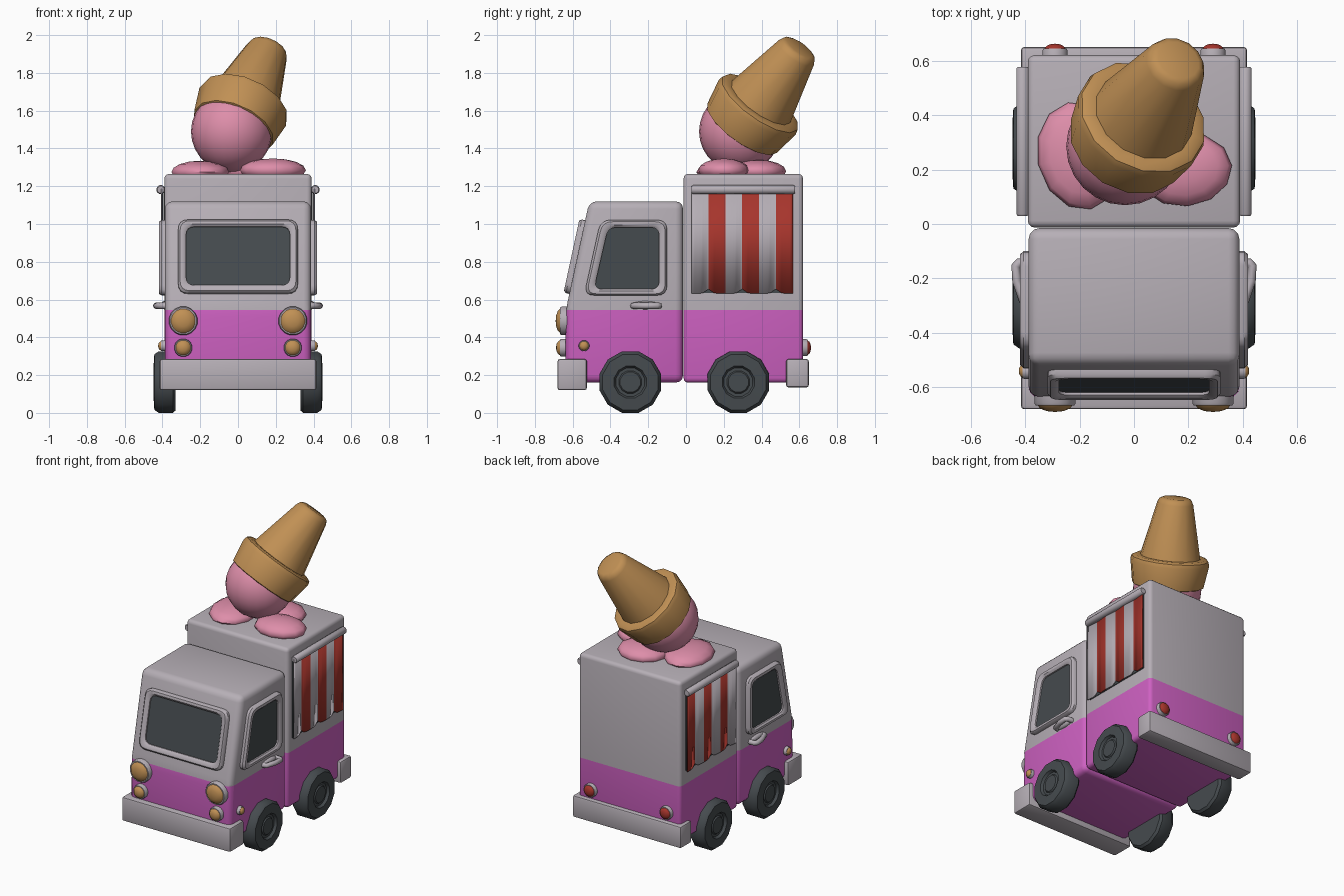
import bpy, bmesh, math
from mathutils import Vector, Matrix

if "Cube" in bpy.data.objects:
    bpy.data.objects.remove(bpy.data.objects["Cube"])


def material(name, rgb):
    m = bpy.data.materials.new(name)
    m.diffuse_color = (*rgb, 1)
    m.use_nodes = True
    m.node_tree.nodes["Principled BSDF"].inputs["Base Color"].default_value = m.diffuse_color
    return m


GREY = material("pale grey", (0.47, 0.43, 0.47))
MAGENTA = material("magenta paint", (0.62, 0.12, 0.54))
DARK = material("dark rubber and glass", (0.06, 0.07, 0.077))
PINK = material("strawberry pink", (0.73, 0.27, 0.40))
TAN = material("caramel tan", (0.53, 0.28, 0.09))
RED = material("stripe red", (0.38, 0.035, 0.025))


def finish(name, bm, mats, angle=40, recalc=True):
    if recalc:
        bmesh.ops.recalc_face_normals(bm, faces=bm.faces)
    me = bpy.data.meshes.new(name)
    bm.to_mesh(me)
    bm.free()
    for m in mats:
        me.materials.append(m)
    ob = bpy.data.objects.new(name, me)
    bpy.context.collection.objects.link(ob)
    bpy.ops.object.select_all(action='DESELECT')
    ob.select_set(True)
    bpy.context.view_layer.objects.active = ob
    bpy.ops.object.shade_smooth_by_angle(angle=math.radians(angle))
    return ob


def side_body(name, profile, half_width, bevel, mats, split=None, segments=3):
    """Side profile (y, z) extruded across x, bevelled, two-toned by height."""
    bm = bmesh.new()
    f = bm.faces.new([bm.verts.new((-half_width, y, z)) for y, z in profile])
    r = bmesh.ops.extrude_face_region(bm, geom=[f])
    bmesh.ops.translate(bm, vec=(2 * half_width, 0, 0),
                        verts=[v for v in r['geom'] if isinstance(v, bmesh.types.BMVert)])
    bmesh.ops.recalc_face_normals(bm, faces=bm.faces)
    bmesh.ops.bevel(bm, geom=list(bm.edges), offset=bevel, segments=segments,
                    profile=0.5, affect='EDGES', clamp_overlap=True)
    if split:
        bmesh.ops.bisect_plane(bm, geom=bm.verts[:] + bm.edges[:] + bm.faces[:],
                               plane_co=(0, 0, split), plane_no=(0, 0, 1))
        for f in bm.faces:
            f.material_index = 1 if f.calc_center_median().z < split else 0
    return finish(name, bm, mats)


def rect(y0, y1, z0, z1):
    return [(y0, z0), (y1, z0), (y1, z1), (y0, z1)]


def lathe(name, profile, origin, axis, mats, ids=None, seg=16):
    """Turn (radius, distance) points around an axis; ids colour each band."""
    bm = bmesh.new()
    q = Vector(axis).to_track_quat('Z', 'Y')
    rings = []
    for r, t in profile:
        rings.append([bm.verts.new(Vector(origin) + q @ Vector((
            r * math.cos((k + 0.5) * math.tau / seg),
            r * math.sin((k + 0.5) * math.tau / seg), t))) for k in range(seg)])
    for i in range(len(rings) - 1):
        for k in range(seg):
            n = (k + 1) % seg
            f = bm.faces.new((rings[i][k], rings[i][n], rings[i + 1][n], rings[i + 1][k]))
            f.material_index = ids[i] if ids else 0
    bmesh.ops.remove_doubles(bm, verts=bm.verts, dist=1e-5)
    return finish(name, bm, mats)


def blob(name, centre, size, mat, seg=16, rings=8, turn=0):
    bm = bmesh.new()
    bmesh.ops.create_uvsphere(bm, u_segments=seg, v_segments=rings, radius=1,
                              matrix=Matrix.Translation(centre) @ Matrix.Rotation(math.radians(turn), 4, 'Z')
                              @ Matrix.Diagonal((*size, 1)))
    return finish(name, bm, [mat], 60)


def rounded(corners, r, n=4):
    """Round the corners of a polygon with quadratic arcs."""
    out = []
    for i, c in enumerate(corners):
        c = Vector(c)
        a = c + (Vector(corners[i - 1]) - c).normalized() * r
        b = c + (Vector(corners[(i + 1) % len(corners)]) - c).normalized() * r
        for k in range(n + 1):
            t = k / n
            out.append(a * (1 - t) ** 2 + c * 2 * t * (1 - t) + b * t * t)
    return out


def window(name, outer, inner, place):
    """Raised rounded frame with a dark pane set into it."""
    o, i = rounded(outer, 0.055), rounded(inner, 0.045)
    bm = bmesh.new()
    loops = []
    for t, d in ((0, -0.01), (0, 0.018), (0.25, 0.031), (0.7, 0.031), (1, 0.02), (1, 0.01)):
        loops.append([bm.verts.new(place(*a.lerp(b, t), d)) for a, b in zip(o, i)])
    n = len(o)
    for a, b in zip(loops, loops[1:]):
        for k in range(n):
            bm.faces.new((a[k], a[(k + 1) % n], b[(k + 1) % n], b[k]))
    bm.faces.new(loops[0])
    bm.faces.new(loops[-1]).material_index = 1
    return finish(name, bm, [GREY, DARK])


def lamp(name, origin, axis, r, length, lens):
    """Grey rim with a domed coloured lens."""
    p = [(0, -0.03), (r, -0.03), (r, length * 0.45), (r * 0.93, length * 0.6), (r * 0.84, length * 0.6),
         (r * 0.7, length * 0.8), (r * 0.4, length * 0.95), (0, length)]
    lathe(name, p, origin, axis, [GREY, lens], [0, 0, 0, 0, 1, 1, 1])


# Two-tone cab and cargo box
side_body("cab", [(-0.64, 0.16), (-0.015, 0.16), (-0.015, 1.12), (-0.512, 1.12), (-0.635, 0.55)],
          0.387, 0.04, [GREY, MAGENTA], 0.545)
side_body("cargo_box", rect(-0.013, 0.62, 0.16, 1.265), 0.39, 0.025, [GREY, MAGENTA], 0.545)

# Bumpers
side_body("front_bumper", rect(-0.68, -0.525, 0.12, 0.285), 0.415, 0.012, [GREY], segments=2)
side_body("rear_bumper", rect(0.53, 0.65, 0.135, 0.285), 0.415, 0.012, [GREY], segments=2)

# Windscreen
window("windscreen", [(-0.317, 0.63), (0.317, 0.63), (0.317, 1.02), (-0.317, 1.02)],
       [(-0.275, 0.672), (0.275, 0.672), (0.275, 0.982), (-0.275, 0.982)],
       lambda u, v, d: (u, -0.618 + (v - 0.63) * 0.2157 - d * 0.977, v + d * 0.211))

for s, side in ((1, "right"), (-1, "left")):
    # Door window
    window(side + "_door_window", [(-0.54, 0.622), (-0.1, 0.622), (-0.1, 1.022), (-0.452, 1.022)],
           [(-0.487, 0.655), (-0.142, 0.655), (-0.142, 0.982), (-0.412, 0.982)],
           lambda u, v, d: (s * (0.387 + d), u, v))

    # Door handle: backing and bent grip
    blob(side + "_handle_base", (s * 0.39, -0.215, 0.57), (0.018, 0.075, 0.022), GREY)
    cu = bpy.data.curves.new(side + "_handle", 'CURVE')
    cu.dimensions = '3D'
    cu.bevel_depth = 0.017
    cu.bevel_resolution = 2
    cu.use_fill_caps = True
    sp = cu.splines.new('POLY')
    path = [(0.38, -0.143), (0.423, -0.143), (0.434, -0.155), (0.43, -0.21), (0.41, -0.275), (0.38, -0.28)]
    sp.points.add(len(path) - 1)
    for p, (x, y) in zip(sp.points, path):
        p.co = (s * x, y, 0.567, 1)
    cu.materials.append(GREY)
    bpy.context.collection.objects.link(bpy.data.objects.new(side + "_handle", cu))

    # Wheels
    R = 0.163 / math.cos(math.pi / 12)
    for y, end in ((-0.295, "front"), (0.277, "rear")):
        lathe(f"{end}_{side}_wheel",
              [(0, 0.33), (R * 0.92, 0.33), (R, 0.345), (R, 0.42), (R * 0.9, 0.443), (0.088, 0.447),
               (0.078, 0.43), (0.062, 0.43), (0.055, 0.438), (0, 0.438)],
              (0, y, 0.163), (s, 0, 0), [DARK], seg=12)

    # Lamps
    lamp(side + "_headlamp", (s * 0.29, -0.632, 0.487), (0, -1, 0), 0.077, 0.058, TAN)
    lamp(side + "_front_indicator", (s * 0.29, -0.638, 0.345), (0, -1, 0), 0.048, 0.05, TAN)
    lamp(side + "_side_marker", (s * 0.387, -0.54, 0.355), (s, 0, 0), 0.029, 0.036, TAN)
    lamp(side + "_tail_lamp", (s * 0.29, 0.618, 0.345), (0, 1, 0), 0.046, 0.044, RED)

    # Striped awning over a dark hatch
    hatch = side_body(side + "_hatch", rect(0.035, 0.56, 0.635, 1.17), 0.003, 0.001, [DARK], segments=1)
    hatch.location.x = s * 0.391
    bm = bmesh.new()
    n, y0, y1 = 36, 0.03, 0.565
    rows = []
    for k in range(n + 1):
        y = y0 + (y1 - y0) * k / n
        wave = math.cos(math.tau * (k - 6) / 12)
        x = s * (0.405 - 0.003 * wave)
        rows.append([bm.verts.new((x, y, z)) for z in (0.633 + 0.022 * max(0, wave) ** 4, 1.185)])
    for k in range(n):
        q = [rows[k][0], rows[k + 1][0], rows[k + 1][1], rows[k][1]]
        bm.faces.new(q if s > 0 else q[::-1]).material_index = (k // 6) % 2
    awning = finish(side + "_awning", bm, [GREY, RED], recalc=False)
    mod = awning.modifiers.new("thickness", 'SOLIDIFY')
    mod.thickness = 0.006
    lathe(side + "_awning_rod", [(0, 0.03), (0.019, 0.03), (0.024, 0.037), (0.024, 0.57),
                                 (0.019, 0.577), (0, 0.577)],
          (s * 0.409, 0, 1.182), (0, 1, 0), [GREY], seg=12)

# Melted ice cream puddle and scoop
blob("melt_left", (-0.2, 0.25, 1.275), (0.155, 0.2, 0.06), PINK, 12, 8, 12)
blob("melt_right", (0.185, 0.2, 1.285), (0.175, 0.135, 0.062), PINK, 12, 8, 5)
blob("melt_back", (0.06, 0.38, 1.28), (0.17, 0.15, 0.06), PINK, 12, 8)
ball = Vector((-0.033, 0.285, 1.49))
blob("scoop", ball, (0.216, 0.216, 0.216), PINK, 24, 14)

# Upturned wafer cone
lathe("wafer_cone", [(0, 0.03), (0.215, 0.02), (0.226, 0.025), (0.25, 0.17), (0.243, 0.195), (0.225, 0.205),
                     (0.19, 0.205), (0.114, 0.545), (0.102, 0.57), (0.08, 0.58), (0, 0.58)],
      ball, (0.339, 0.548, 0.765), [TAN], seg=14)
